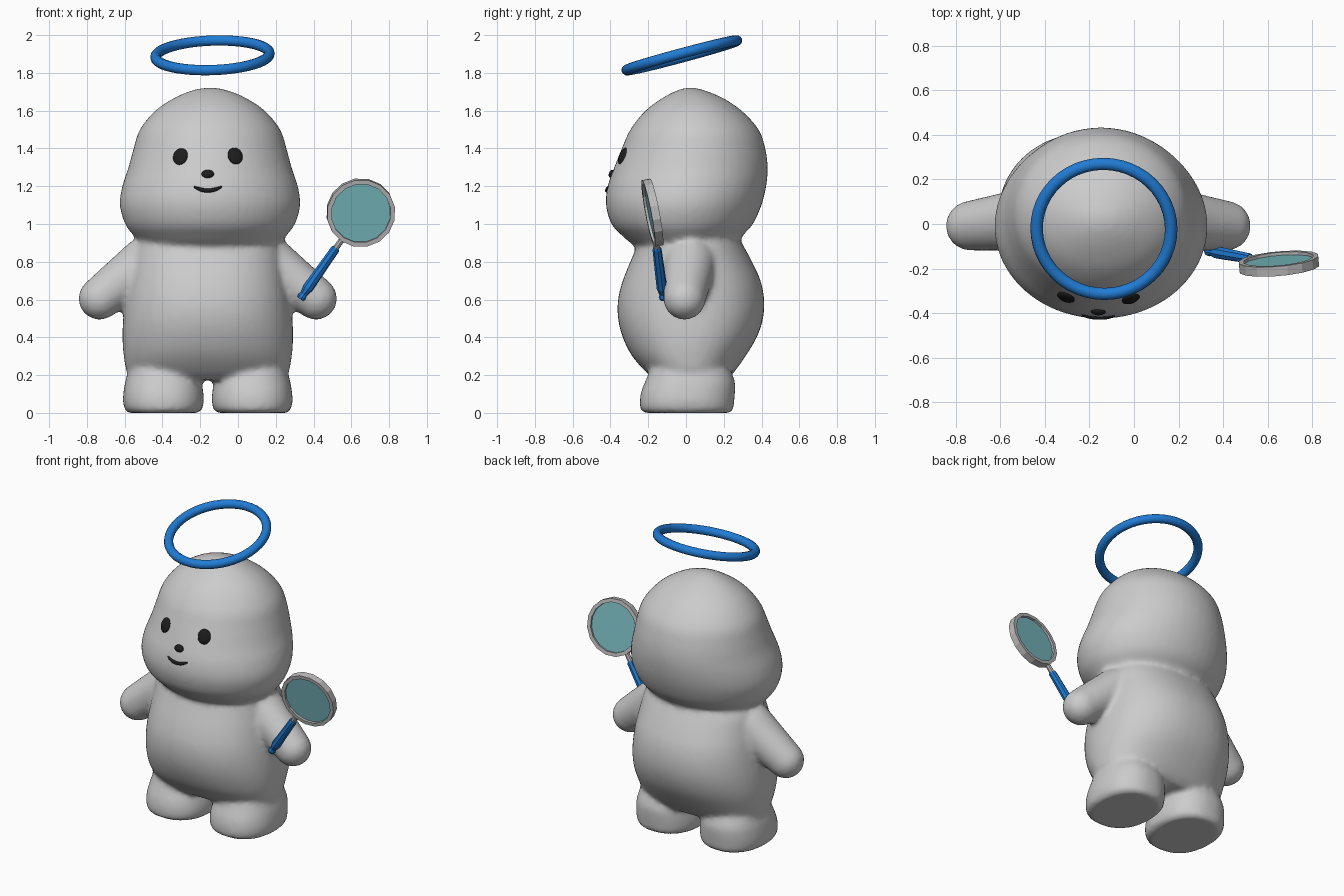
import bpy, bmesh, math
from mathutils import Vector, Matrix

if "Cube" in bpy.data.objects:
    bpy.data.objects.remove(bpy.data.objects["Cube"])

CX = -0.16  # symmetry plane of the figure


def material(name, rgb):
    m = bpy.data.materials.new(name)
    m.diffuse_color = (*rgb, 1)
    m.use_nodes = True
    m.node_tree.nodes["Principled BSDF"].inputs["Base Color"].default_value = m.diffuse_color
    return m


GREY = material("soft grey", (0.60, 0.60, 0.60))
BLUE = material("bright blue", (0.015, 0.20, 0.66))
BLACK = material("black", (0.012, 0.012, 0.012))
TEAL = material("lens teal", (0.19, 0.50, 0.53))
METAL = material("frame grey", (0.50, 0.49, 0.49))


def finish(bm, name, mat, smooth=None):
    bmesh.ops.recalc_face_normals(bm, faces=bm.faces)
    me = bpy.data.meshes.new(name)
    bm.to_mesh(me)
    bm.free()
    me.materials.append(mat)
    ob = bpy.data.objects.new(name, me)
    bpy.context.collection.objects.link(ob)
    bpy.ops.object.select_all(action='DESELECT')
    bpy.context.view_layer.objects.active = ob
    ob.select_set(True)
    if smooth:
        bpy.ops.object.shade_smooth_by_angle(angle=math.radians(smooth))
    return ob


def bridge(bm, rings, closed=False):
    n = len(rings[0])
    pairs = list(zip(rings, rings[1:])) + ([(rings[-1], rings[0])] if closed else [])
    for a, b in pairs:
        for i in range(n):
            j = (i + 1) % n
            bm.faces.new((a[i], a[j], b[j], b[i]))
    if not closed:
        bm.faces.new(rings[0][::-1])
        bm.faces.new(rings[-1])


def catmull(rows, steps=4):
    """Smoothly interpolate rows of numbers."""
    p = [Vector(r) for r in rows]
    out = []
    for i in range(len(p) - 1):
        a, b, c, d = p[max(i - 1, 0)], p[i], p[i + 1], p[min(i + 2, len(p) - 1)]
        for k in range(steps):
            t = k / steps
            out.append(0.5 * (2 * b + (c - a) * t + (2 * a - 5 * b + 4 * c - d) * t * t
                              + (3 * b - a - 3 * c + d) * t ** 3))
    return out + [p[-1]]


def loft(bm, x, rows, power=2.0, n=48):
    """Stack of rounded sections: (z, half width, front y, back y)."""
    rings = []
    for z, w, f, b in catmull(rows):
        ring = []
        for i in range(n):
            a = 2 * math.pi * i / n
            c, s = math.cos(a), math.sin(a)
            px = math.copysign(abs(c) ** (2 / power), c) * w
            py = math.copysign(abs(s) ** (2 / power), s) * (b - f) / 2
            ring.append(bm.verts.new((x + px, (f + b) / 2 + py, z)))
        rings.append(ring)
    bridge(bm, rings)


def capsule(bm, p, rp, q, rq):
    tmp = bmesh.new()
    for c, r in ((p, rp), (q, rq)):
        bmesh.ops.create_uvsphere(tmp, u_segments=32, v_segments=16, radius=r,
                                  matrix=Matrix.Translation(c))
    res = bmesh.ops.convex_hull(tmp, input=tmp.verts)
    junk = [g for g in res["geom_interior"] if isinstance(g, bmesh.types.BMVert)]
    bmesh.ops.delete(tmp, geom=junk, context='VERTS')
    me = bpy.data.meshes.new("tmp")
    tmp.to_mesh(me)
    tmp.free()
    bm.from_mesh(me)
    bpy.data.meshes.remove(me)


# Figure: torso, head, feet and arms fused into one soft skin
bm = bmesh.new()
loft(bm, CX, [(.175, .37, -.15, .21), (.21, .425, -.205, .25), (.3, .445, -.285, .315),
              (.4, .452, -.335, .375), (.5, .448, -.36, .408), (.6, .437, -.36, .414),
              (.7, .422, -.335, .395), (.8, .405, -.295, .35), (.9, .385, -.25, .295),
              (.97, .33, -.2, .25)], 2.25)
loft(bm, CX + .012, [(.85, .26, -.2, .18), (.89, .35, -.28, .25), (.94, .405, -.34, .3),
                     (1.0, .45, -.395, .355), (1.1, .478, -.424, .4), (1.2, .465, -.415, .425),
                     (1.3, .432, -.38, .433), (1.4, .405, -.34, .42), (1.5, .372, -.295, .385),
                     (1.6, .29, -.215, .295), (1.67, .185, -.12, .19), (1.71, .085, -.04, .09),
                     (1.723, .01, .015, .035)])
for side in (-1, 1):
    loft(bm, CX + side * .235, [(0, .185, -.22, .23), (.015, .203, -.24, .25),
                                (.06, .214, -.245, .255), (.12, .21, -.235, .26),
                                (.18, .198, -.21, .255), (.3, .16, -.16, .2)], 2.3)
    capsule(bm, (CX + side * .33, .02, .79), .14, (CX + side * .573, -.008, .605), .112)
body = finish(bm, "body", GREY)
rem = body.modifiers.new("fuse", 'REMESH')
rem.mode, rem.voxel_size, rem.use_smooth_shade = 'VOXEL', 0.016, True
sm = body.modifiers.new("soften", 'SMOOTH')
sm.factor, sm.iterations = 0.5, 8
for m in ("fuse", "soften"):
    bpy.ops.object.modifier_apply(modifier=m)
bpy.ops.object.shade_smooth()


def on_face(x, z):
    hit, p, nrm, _ = body.ray_cast(Vector((x, -2, z)), Vector((0, 1, 0)))
    return p, nrm


# Eyes and nose: flattened beads lying on the skin
for name, x, z, w, h in (("left_eye", -.305, 1.357, .041, .047),
                         ("right_eye", -.015, 1.36, .041, .047),
                         ("nose", -.16, 1.265, .033, .023)):
    p, nrm = on_face(x, z)
    up = (Vector((0, 0, 1)) - nrm * nrm.z).normalized()
    rot = Matrix((up.cross(nrm), up, nrm)).transposed().to_4x4()
    bm = bmesh.new()
    bmesh.ops.create_uvsphere(bm, u_segments=24, v_segments=12, radius=1,
                              matrix=Matrix.Translation(p) @ rot @ Matrix.Diagonal((w, h, .016, 1)))
    finish(bm, name, BLACK, 60)

# Mouth: tapered tube following the skin
bm = bmesh.new()
rings = []
for i in range(17):
    t = i / 8 - 1
    p, nrm = on_face(CX + .074 * t, 1.177 + .02 * t * t)
    r = .011 * (1 - .55 * t ** 4)
    rings.append([bm.verts.new(p + Vector((0, math.cos(a) * r, math.sin(a) * r)))
                  for a in (math.pi * k / 4 for k in range(8))])
bridge(bm, rings)
finish(bm, "mouth", BLACK, 60)


def lathe(name, mat, profile, n, matrix, closed=False, smooth=None):
    """Turn (radius, height) points about the local z axis."""
    bm = bmesh.new()
    rings = [[bm.verts.new(matrix @ Vector((r * math.cos(2 * math.pi * i / n),
                                            r * math.sin(2 * math.pi * i / n), h)))
              for i in range(n)] for r, h in profile]
    bridge(bm, rings, closed)
    return finish(bm, name, mat, smooth)


# Halo: tilted ring above the head
tilt = (Matrix.Translation((-.135, -.022, 1.893)) @ Matrix.Rotation(math.radians(-2), 4, 'Y')
        @ Matrix.Rotation(math.radians(15), 4, 'X'))
tube = [(.302 + .028 * math.cos(math.pi * k / 6), .028 * math.sin(math.pi * k / 6))
        for k in range(12)]
lathe("halo", BLUE, tube, 48, tilt, True, 60)

# Magnifier: ring, lens, neck and grip share one tilted plane
centre = Vector((.65, -.178, 1.06))
normal = Vector((.09, -1, -.19)).normalized()
down = Vector((-.31, 0, -.46))
down = (down - normal * down.dot(normal)).normalized()


def frame_of(axis, side):
    return Matrix.Translation(centre) @ Matrix((side, axis.cross(side), axis)).transposed().to_4x4()


lens_frame = frame_of(normal, down)
grip_frame = frame_of(down, normal)
lathe("magnifier_rim", METAL, [(.158, -.022), (.182, -.022), (.182, .022), (.158, .022)],
      16, lens_frame, True)
lathe("magnifier_lens", TEAL, [(.16, -.008), (.16, .008)], 32, lens_frame)
lathe("magnifier_neck", METAL, [(.016, .17), (.016, .25)], 8, grip_frame)
lathe("magnifier_grip", BLUE, [(.02, .228), (.024, .235), (.027, .4), (.028, .49),
                               (.018, .53), (.024, .545), (.02, .56)], 8, grip_frame)
